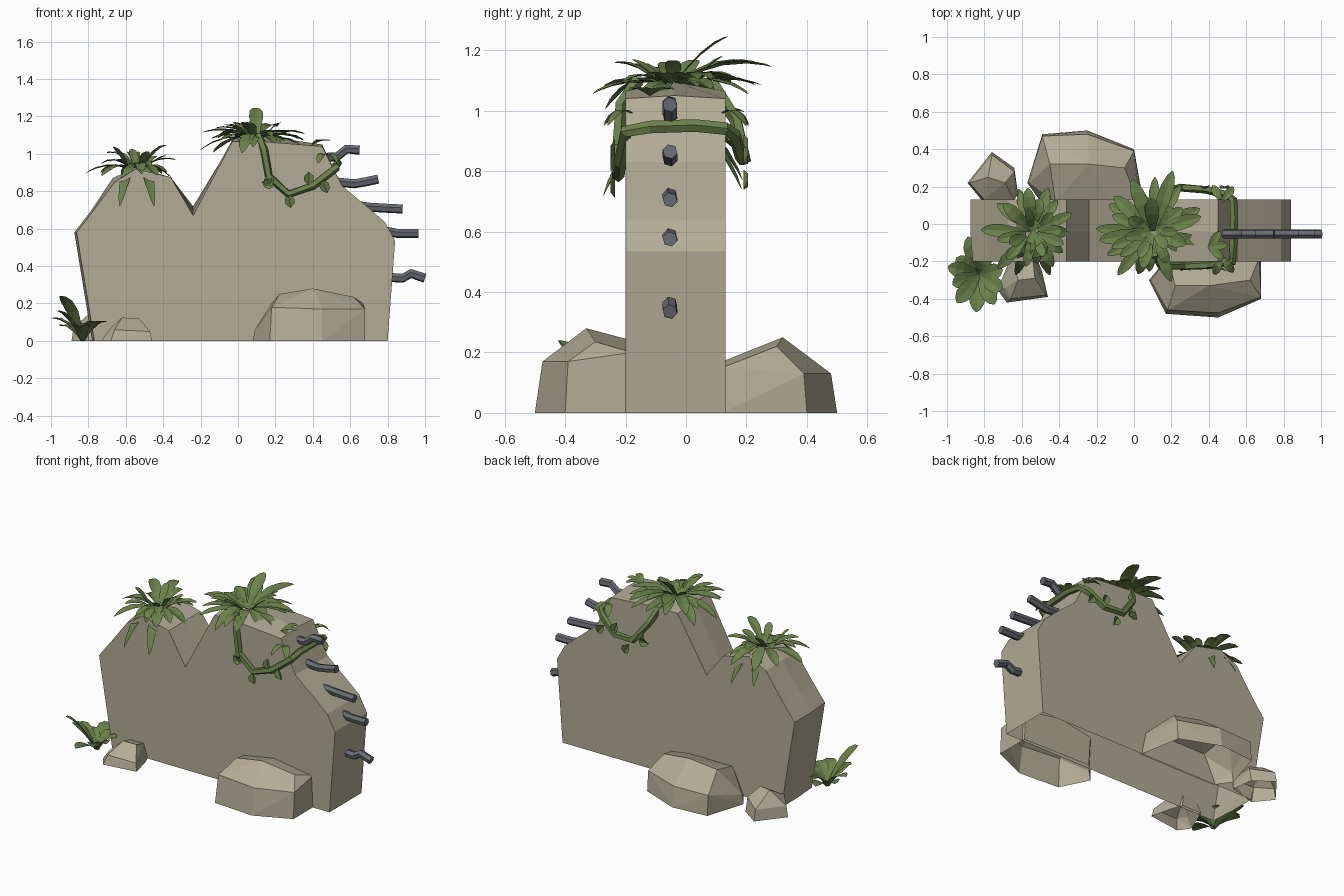
import bpy, bmesh, math, random
from mathutils import Vector

random.seed(4)


def material(name, rgb):
    m = bpy.data.materials.new(name)
    m.diffuse_color = (*rgb, 1)
    return m


STONE = material("tan stone", (0.445, 0.412, 0.302))
GREEN = material("leaf green", (0.145, 0.22, 0.07))
STEEL = material("grey steel", (0.14, 0.15, 0.175))


def finish(bm, name, mat):
    me = bpy.data.meshes.new(name)
    bm.to_mesh(me)
    bm.free()
    me.materials.append(mat)
    ob = bpy.data.objects.new(name, me)
    bpy.context.collection.objects.link(ob)
    return ob


def open_bottom(bm):
    bmesh.ops.recalc_face_normals(bm, faces=bm.faces)
    down = [f for f in bm.faces if f.normal.z < -0.9 and f.calc_center_median().z < 0.01]
    bmesh.ops.delete(bm, geom=down, context='FACES')


# broken wall slab: profile (x, z, extra height of ridge, extra height at back)
profile = [(-0.78, 0, 0, 0), (-0.875, 0.58, 0, 0), (-0.79, 0.69, 0.0, 0.0), (-0.67, 0.85, 0.02, 0.01),
           (-0.545, 0.92, 0.01, 0), (-0.36, 0.875, 0, 0), (-0.24, 0.67, 0.03, 0.05),
           (-0.03, 1.065, 0.01, 0), (0.14, 1.065, 0.03, 0), (0.45, 1.04, 0.01, 0), (0.555, 0.83, 0, 0),
           (0.70, 0.71, 0, 0), (0.785, 0.636, 0, 0), (0.84, 0.535, 0, 0), (0.80, 0, 0, 0)]
bm = bmesh.new()
rows = []
for y, k, q, side in ((-0.2, 0, 0, 0.012), (-0.04, 1, 0, 0), (0.13, 0, 1, 0)):
    rows.append([bm.verts.new((x + (side if x < -0.6 else 0), y, z + k * r + q * b))
                 for x, z, r, b in profile])
n = len(profile)
for a, b in zip(rows, rows[1:]):
    for i in range(n):
        j = (i + 1) % n
        bm.faces.new((a[i], a[j], b[j], b[i]))
bm.faces.new(rows[0])
bm.faces.new(rows[2][::-1])
open_bottom(bm)
finish(bm, "broken_wall", STONE)


# boulders: convex hull of a ground outline and a few upper points, open below
def rock(name, ground, upper):
    bm = bmesh.new()
    for x, y in ground:
        bm.verts.new((x, y, 0))
    for p in upper:
        bm.verts.new(p)
    bmesh.ops.convex_hull(bm, input=bm.verts)
    bmesh.ops.dissolve_limit(bm, angle_limit=0.06, verts=bm.verts, edges=bm.edges)
    open_bottom(bm)
    finish(bm, name, STONE)


rock("front_boulder",
     [(0.08, -0.30), (0.17, -0.48), (0.45, -0.50), (0.68, -0.40), (0.68, -0.18), (0.20, -0.17)],
     [(0.09, -0.30, 0.06), (0.18, -0.46, 0.18), (0.45, -0.475, 0.17), (0.68, -0.39, 0.17),
      (0.22, -0.33, 0.25), (0.40, -0.33, 0.28), (0.62, -0.30, 0.235), (0.67, -0.18, 0.20),
      (0.40, -0.18, 0.24), (0.18, -0.18, 0.20)])
rock("back_boulder",
     [(-0.57, 0.22), (-0.49, 0.48), (-0.25, 0.50), (0.00, 0.40), (0.05, 0.12), (-0.50, 0.12)],
     [(-0.56, 0.22, 0.06), (-0.49, 0.47, 0.13), (-0.25, 0.48, 0.13), (0.00, 0.39, 0.13),
      (-0.45, 0.32, 0.23), (-0.24, 0.32, 0.25), (-0.05, 0.30, 0.22), (0.02, 0.12, 0.15),
      (-0.12, 0.12, 0.17), (-0.42, 0.12, 0.17)])
rock("front_small_rock",
     [(-0.73, -0.35), (-0.68, -0.42), (-0.46, -0.39), (-0.49, -0.26), (-0.52, -0.18), (-0.66, -0.18)],
     [(-0.69, -0.34, 0.06), (-0.66, -0.40, 0.06), (-0.47, -0.38, 0.05), (-0.62, -0.30, 0.125),
      (-0.53, -0.29, 0.12), (-0.54, -0.20, 0.09), (-0.64, -0.20, 0.09)])
rock("back_small_rock",
     [(-0.89, 0.22), (-0.76, 0.385), (-0.64, 0.30), (-0.62, 0.16), (-0.80, 0.11)],
     [(-0.88, 0.22, 0.07), (-0.76, 0.37, 0.07), (-0.64, 0.28, 0.09), (-0.78, 0.25, 0.16),
      (-0.69, 0.22, 0.15), (-0.64, 0.13, 0.08), (-0.80, 0.13, 0.09)])


# tube swept along a path of points
def tube(bm, pts, radii, sides=6):
    pts = [Vector(p) for p in pts]
    rings = []
    side = None
    for i, p in enumerate(pts):
        d = (pts[min(i + 1, len(pts) - 1)] - pts[max(i - 1, 0)]).normalized()
        side = d.orthogonal() if side is None else side - d * side.dot(d)
        side.normalize()
        up = d.cross(side)
        rings.append([bm.verts.new(p + radii[i] * (side * math.cos(k * math.tau / sides)
                                                    + up * math.sin(k * math.tau / sides)))
                      for k in range(sides)])
    for a, b in zip(rings, rings[1:]):
        for k in range(sides):
            m = (k + 1) % sides
            bm.faces.new((a[k], a[m], b[m], b[k]))
    bm.faces.new(rings[0][::-1])
    bm.faces.new(rings[-1])


# bent reinforcing bars on the broken right edge
bars = [[(0.44, 0.98), (0.53, 0.985), (0.58, 1.025), (0.65, 1.02)],
        [(0.52, 0.85), (0.62, 0.84), (0.68, 0.85), (0.75, 0.865)],
        [(0.65, 0.722), (0.70, 0.715), (0.78, 0.71), (0.88, 0.705)],
        [(0.76, 0.595), (0.80, 0.585), (0.85, 0.575), (0.965, 0.575)],
        [(0.80, 0.34), (0.88, 0.335), (0.925, 0.36), (1.0, 0.335)]]
for i, path in enumerate(bars):
    bm = bmesh.new()
    tube(bm, [(x, -0.053, z) for x, z in path], [0.025] * 4)
    bmesh.ops.recalc_face_normals(bm, faces=bm.faces)
    finish(bm, f"steel_bar_{i + 1}", STEEL)


# arching leaf: creased strip leaving base at a compass angle
def leaf(bm, base, angle, length, rise, droop, width):
    out = Vector((math.cos(angle), math.sin(angle), 0))
    across = Vector((-out.y, out.x, 0))
    prev = None
    for t, w in ((0, 0.35), (0.25, 0.65), (0.5, 1), (0.75, 0.95), (0.92, 0.55), (1, 0.08)):
        c = Vector(base) + out * length * t + Vector((0, 0, rise * t - droop * t * t))
        lift = Vector((0, 0, 0.12 * width * w))
        row = [bm.verts.new(c + across * width * w / 2 + lift), bm.verts.new(c),
               bm.verts.new(c - across * width * w / 2 + lift)]
        if prev:
            for k in (0, 1):
                bm.faces.new((prev[k + 1], row[k + 1], row[k], prev[k]))
        prev = row


# layers: count, length, rise, droop, width
def tuft(base, layers):
    bm = bmesh.new()
    for count, length, rise, droop, width in layers:
        turn = random.random()
        for i in range(count):
            a = (i + turn + random.uniform(-0.35, 0.35)) * math.tau / count
            foot = Vector(base) + Vector((math.cos(a), math.sin(a), 0)) * random.uniform(0, 0.05)
            leaf(bm, foot, a, length * random.uniform(0.75, 1.15), rise * random.uniform(0.7, 1.2),
                 droop * random.uniform(0.7, 1.3), width * random.uniform(0.85, 1.15))
    return bm


# leafy tufts on both peaks: layers run from drooping skirt to upright heart
bm = tuft((-0.54, -0.04, 0.92),
          [(10, 0.21, 0.09, 0.13, 0.06), (9, 0.18, 0.19, 0.13, 0.06), (6, 0.10, 0.13, 0.04, 0.055)])
for a, l, d in ((-1.95, 0.25, 0.35), (-1.2, 0.25, 0.35), (1.2, 0.24, 0.33), (1.9, 0.24, 0.30)):
    leaf(bm, (-0.54, -0.04, 0.93), a, l, 0.14, d, 0.055)
finish(bm, "left_peak_tuft", GREEN)
bm = tuft((0.10, -0.04, 1.08),
          [(12, 0.25, 0.09, 0.12, 0.065), (10, 0.20, 0.14, 0.09, 0.065), (7, 0.11, 0.11, 0.04, 0.06)])
for a, l, r, d in ((1.95, 0.30, 0.20, 0.13), (1.25, 0.34, 0.20, 0.14), (1.6, 0.18, 0.24, 0.08),
                   (2.4, 0.28, 0.15, 0.15), (-1.9, 0.24, 0.14, 0.22), (3.3, 0.29, 0.13, 0.10),
                   (0.3, 0.27, 0.12, 0.10)):
    leaf(bm, (0.10, -0.04, 1.085), a, l, r, d, 0.075)
finish(bm, "right_peak_tuft", GREEN)

# ground plant at the front left foot
bm = bmesh.new()
for a, l, r, d in ((1.85, 0.21, 0.20, 0.11), (2.5, 0.15, 0.18, 0.10), (2.9, 0.17, 0.24, 0.12),
                   (3.5, 0.15, 0.28, 0.12), (4.05, 0.19, 0.37, 0.13), (4.65, 0.20, 0.18, 0.10),
                   (5.2, 0.18, 0.22, 0.12), (5.7, 0.15, 0.22, 0.12), (0.2, 0.13, 0.22, 0.12),
                   (1.2, 0.12, 0.18, 0.09)):
    leaf(bm, (-0.83, -0.27, 0.0), a, l, r, d, 0.085)
finish(bm, "ground_plant", GREEN)

# hanging vine looped over the right shoulder, with small leaves
front = [(0.11, -0.16, 1.10), (0.14, -0.215, 1.02), (0.165, -0.225, 0.88), (0.27, -0.225, 0.785),
         (0.40, -0.22, 0.83), (0.53, -0.20, 0.93)]
back = [(0.53, 0.13, 0.94), (0.49, 0.16, 0.92), (0.38, 0.185, 0.84), (0.25, 0.195, 0.84),
        (0.15, 0.165, 0.97), (0.10, 0.09, 1.09)]
vine = front + [(0.53, -0.12, 0.945), (0.535, 0.03, 0.95)] + back
bm = bmesh.new()
tube(bm, vine, [0.022] * len(vine), 5)
bmesh.ops.recalc_face_normals(bm, faces=bm.faces)


# flat small leaf standing against the wall
def vine_leaf(bm, x, y, z, angle, size=0.075):
    d = Vector((math.cos(angle), 0, math.sin(angle)))
    s = Vector((-d.z, 0, d.x))
    o = Vector((x, y, z))
    bulge = Vector((0, math.copysign(0.015, y), 0))
    outline = [(0, 0), (0.35, 0.35), (0.7, 0.32), (1, 0), (0.7, -0.32), (0.35, -0.35)]
    vs = [bm.verts.new(o + size * (d * u + s * v) + (bulge if v else Vector())) for u, v in outline]
    bm.faces.new((vs[0], vs[1], vs[2], vs[3]))
    bm.faces.new((vs[0], vs[3], vs[4], vs[5]))


for x, z, a in ((0.165, 0.89, -1.6), (0.27, 0.785, -1.4), (0.38, 0.83, 1.6),
                (0.45, 0.86, -1.2), (0.20, 0.83, 2.9)):
    vine_leaf(bm, x, -0.235, z, a)
    vine_leaf(bm, x + 0.01, 0.19, z + 0.02, a + 0.3)
for a in (-0.9, -2.0, 0.9, 2.1):
    leaf(bm, (0.47, math.copysign(0.15, a) - 0.03, 0.99), a, 0.10, 0.06, 0.10, 0.045)
for a in (0.1, 0.9, -0.7):
    leaf(bm, (0.40, -0.12, 1.05), a, 0.10, 0.06, 0.04, 0.045)
finish(bm, "hanging_vine", GREEN)
